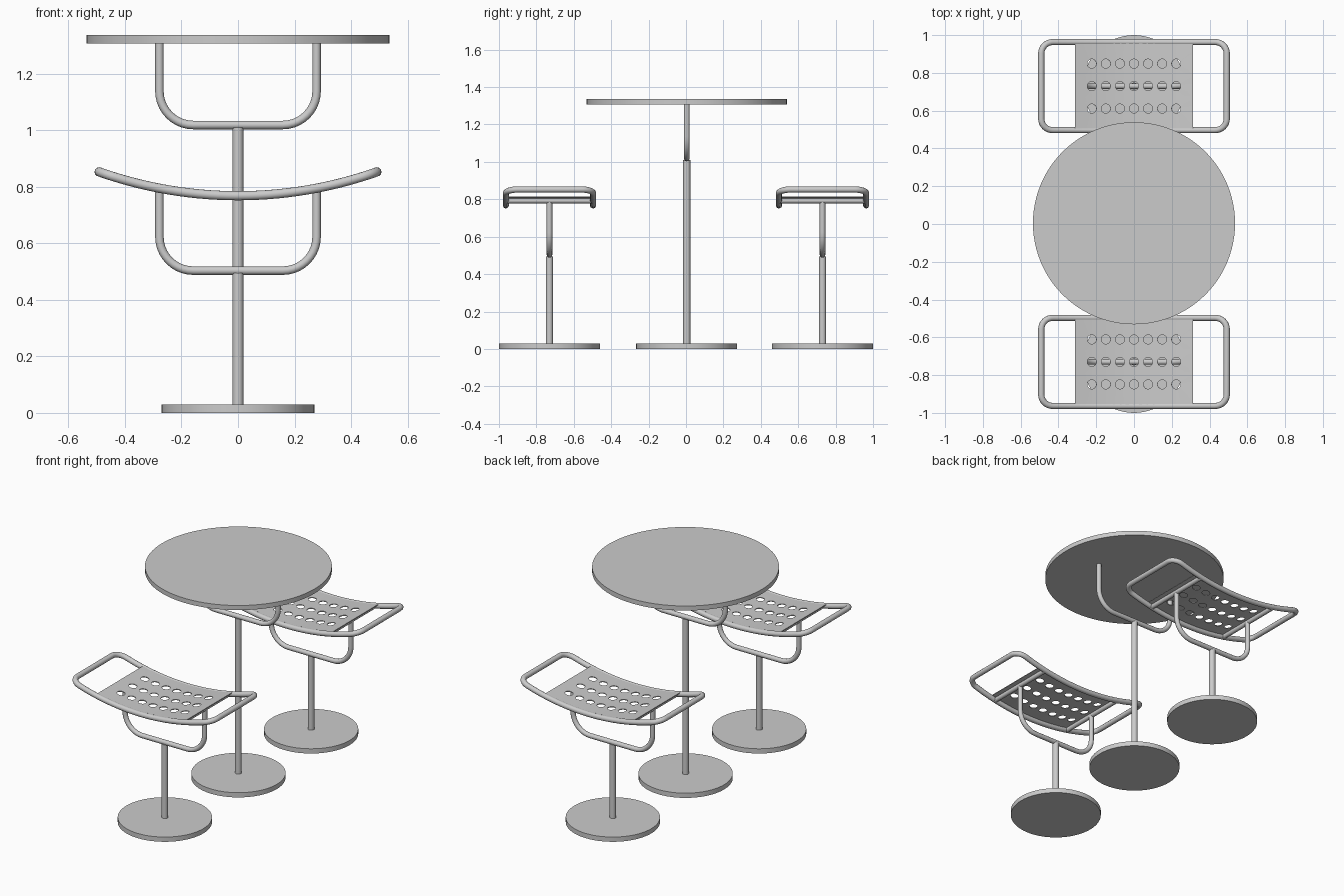
import bpy, bmesh
from math import sin, cos, pi, sqrt, radians

if "Cube" in bpy.data.objects:
    bpy.data.objects.remove(bpy.data.objects["Cube"])

R = 1.47          # radius of the seat's curve
SEAT_Z = 0.768    # lowest point of the seat frame's centre line


def arc_z(x):
    return SEAT_Z + R - sqrt(R * R - x * x)


def cylinder(name, r, z0, z1, y, sides):
    bpy.ops.mesh.primitive_cylinder_add(vertices=sides, radius=r, depth=z1 - z0,
                                        location=(0, y, (z0 + z1) / 2))
    ob = bpy.context.object
    ob.name = name
    bpy.ops.object.shade_smooth_by_angle(angle=radians(40))


def tube(name, pts, r, cyclic=False):
    cu = bpy.data.curves.new(name, 'CURVE')
    cu.dimensions = '3D'
    cu.bevel_depth = r
    cu.bevel_resolution = 4
    cu.use_fill_caps = True
    sp = cu.splines.new('POLY')
    sp.points.add(len(pts) - 1)
    for p, co in zip(sp.points, pts):
        p.co = (*co, 1)
    sp.use_cyclic_u = cyclic
    ob = bpy.data.objects.new(name, cu)
    bpy.context.collection.objects.link(ob)
    bpy.ops.object.select_all(action='DESELECT')
    ob.select_set(True)
    bpy.context.view_layer.objects.active = ob
    bpy.ops.object.convert(target='MESH')
    bpy.ops.object.shade_smooth_by_angle(angle=radians(50))


def corner(cx, cy, r, a0, n=8):
    """Quarter circle starting at angle a0, counter-clockwise."""
    return [(cx + r * cos(a0 + i * pi / 2 / n), cy + r * sin(a0 + i * pi / 2 / n))
            for i in range(n + 1)]


def u_bracket(name, y, z_low, z_top):
    w, b = 0.278, 0.12
    path = [(-w, z_top)] + corner(-w + b, z_low + b, b, pi, 10)
    path += corner(w - b, z_low + b, b, 1.5 * pi, 10) + [(w, z_top)]
    tube(name, [(x, y, z) for x, z in path], 0.015)


def seat_frame(name, y):
    w, d, c = 0.491, 0.233, 0.06
    xs = [-(w - c) + 2 * (w - c) * i / 24 for i in range(1, 24)]
    path = corner(w - c, d - c, c, 0) + [(x, d) for x in reversed(xs)]
    path += corner(-w + c, d - c, c, pi / 2) + corner(-w + c, -d + c, c, pi)
    path += [(x, -d) for x in xs] + corner(w - c, -d + c, c, 1.5 * pi)
    tube(name, [(x, y + v, arc_z(x)) for x, v in path], 0.0165, True)


def seat_panel(name, y, n=24):
    """Curved sheet of 7 x 3 cells, each with a round hole."""
    px, py, hole = 0.0745, 0.119, 0.024
    xe = [-0.312] + [(i - 2.5) * px for i in range(6)] + [0.312]
    ye = [-0.233, -py / 2, py / 2, 0.233]
    bm = bmesh.new()
    for i in range(7):
        for j in range(3):
            cx, cy = (i - 3) * px, (j - 1) * py
            inner, outer = [], []
            for k in range(n):
                u, v = cos(2 * pi * k / n), sin(2 * pi * k / n)
                m = max(abs(u), abs(v))
                ox = cx + u / m * (xe[i + 1] - cx if u > 0 else cx - xe[i])
                oy = cy + v / m * (ye[j + 1] - cy if v > 0 else cy - ye[j])
                x = cx + hole * u
                inner.append(bm.verts.new((x, cy + hole * v, arc_z(x) + 0.0135)))
                outer.append(bm.verts.new((ox, oy, arc_z(ox) + 0.0135)))
            for k in range(n):
                q = (k + 1) % n
                bm.faces.new((inner[k], outer[k], outer[q], inner[q]))
    bmesh.ops.remove_doubles(bm, verts=bm.verts, dist=1e-4)
    bmesh.ops.recalc_face_normals(bm, faces=bm.faces)
    if sum(f.normal.z for f in bm.faces) < 0:
        bmesh.ops.reverse_faces(bm, faces=bm.faces)
    me = bpy.data.meshes.new(name)
    bm.to_mesh(me)
    bm.free()
    ob = bpy.data.objects.new(name, me)
    ob.location.y = y
    bpy.context.collection.objects.link(ob)
    mod = ob.modifiers.new("thickness", 'SOLIDIFY')
    mod.thickness = 0.005
    mod.offset = -1
    bpy.ops.object.select_all(action='DESELECT')
    ob.select_set(True)
    bpy.context.view_layer.objects.active = ob
    bpy.ops.object.convert(target='MESH')
    bpy.ops.object.shade_smooth_by_angle(angle=radians(40))


# Table: base, column, bracket, round top
TY = 0.004
cylinder("table_base", 0.27, 0, 0.03, TY, 64)
cylinder("table_column", 0.019, 0.03, 1.01, TY, 24)
u_bracket("table_bracket", TY, 1.018, 1.315)
cylinder("table_top", 0.535, 1.307, 1.336, TY, 96)

# Two matching stools
for side, y in (("front", -0.73), ("back", 0.73)):
    cylinder(side + "_stool_base", 0.27, 0, 0.03, y, 64)
    cylinder(side + "_stool_column", 0.019, 0.03, 0.495, y, 24)
    u_bracket(side + "_stool_bracket", y, 0.503, arc_z(0.278))
    seat_frame(side + "_seat_frame", y)
    seat_panel(side + "_seat_panel", y)
    # Cross bars under the seat panel
    for tag, x in (("left", -0.28), ("right", 0.28)):
        z = arc_z(x) - 0.002
        tube(f"{side}_{tag}_cross_bar", [(x, y - 0.233, z), (x, y + 0.233, z)], 0.015)
